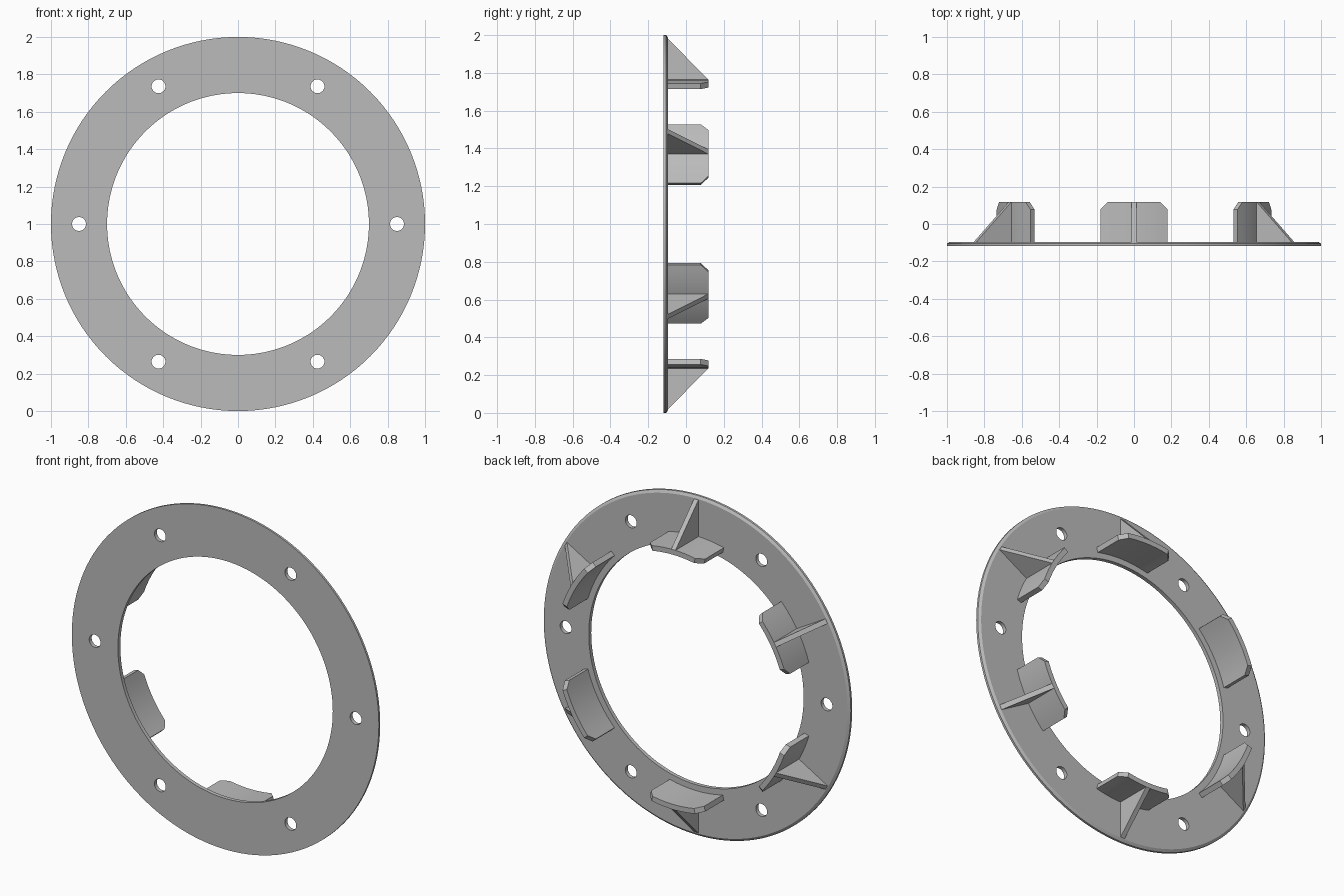
import bpy, bmesh
from math import sin, cos, pi, radians, asin
from mathutils import Matrix

cube = bpy.data.objects.get("Cube")
if cube:
    bpy.data.objects.remove(cube, do_unlink=True)

# Main dimensions
OUTER, INNER = 1.0, 0.70
FRONT, PLATE_BACK, TAB_BACK = -0.118, -0.095, 0.118
TAB_IN, TAB_OUT, TAB_HALF, CORNER = 0.735, 0.765, 0.18, 0.04
RIB_HALF, RIB_FOOT = 0.014, 0.98

grey = bpy.data.materials.new("plain grey")
grey.use_nodes = True
colour = (0.5, 0.5, 0.5, 1)
grey.diffuse_color = colour
grey.node_tree.nodes["Principled BSDF"].inputs["Base Color"].default_value = colour


def polar(r, angle, y):
    """Point at a radius and angle around the ring's axis."""
    return (r * cos(angle), y, 1 + r * sin(angle))


def make_object(name, bm):
    bmesh.ops.recalc_face_normals(bm, faces=bm.faces)
    mesh = bpy.data.meshes.new(name)
    bm.to_mesh(mesh)
    bm.free()
    mesh.materials.append(grey)
    obj = bpy.data.objects.new(name, mesh)
    bpy.context.collection.objects.link(obj)
    return obj


def select_only(obj):
    bpy.ops.object.select_all(action='DESELECT')
    obj.select_set(True)
    bpy.context.view_layer.objects.active = obj


def smooth(obj):
    select_only(obj)
    bpy.ops.object.shade_smooth_by_angle(angle=radians(25))


def skin(bm, sections, closed):
    """Join a row of matching cross-sections into a solid."""
    rows = [[bm.verts.new(p) for p in s] for s in sections]
    n = len(rows[0])
    pairs = list(zip(rows, rows[1:]))
    if closed:
        pairs.append((rows[-1], rows[0]))
    for a, b in pairs:
        for i in range(n):
            j = (i + 1) % n
            bm.faces.new((a[i], a[j], b[j], b[i]))
    if not closed:
        bm.faces.new(rows[0])
        bm.faces.new(rows[-1])


# Flat ring with a chamfered rear rim
profile = [(INNER, FRONT), (OUTER, FRONT), (OUTER, PLATE_BACK - 0.01),
           (OUTER - 0.015, PLATE_BACK), (INNER, PLATE_BACK)]
bm = bmesh.new()
steps = 128
skin(bm, [[polar(r, 2 * pi * k / steps, y) for r, y in profile]
          for k in range(steps)], True)
ring = make_object("mounting_ring", bm)

# Six bolt holes
bm = bmesh.new()
for k in range(6):
    place = Matrix.Translation(polar(0.85, k * pi / 3, FRONT))
    bmesh.ops.create_cone(bm, cap_ends=True, segments=32, radius1=0.037,
                          radius2=0.037, depth=0.2,
                          matrix=place @ Matrix.Rotation(pi / 2, 4, 'X'))
cutter = make_object("bolt_hole_cutter", bm)
cutter.hide_render = True
cut = ring.modifiers.new("bolt_holes", 'BOOLEAN')
cut.operation = 'DIFFERENCE'
cut.solver = 'EXACT'
cut.object = cutter
select_only(ring)
bpy.ops.object.modifier_apply(modifier=cut.name)
bpy.data.objects.remove(cutter, do_unlink=True)
smooth(ring)

# Six curved tabs, each braced by a triangular rib
half = asin(TAB_HALF / TAB_OUT)
shoulder = half - CORNER / TAB_OUT
angles = [-half] + [shoulder * k / 6 for k in range(-6, 7)] + [half]
for n in range(6):
    centre = radians(30 + 60 * n)

    bm = bmesh.new()
    sections = []
    for a in angles:
        top = TAB_BACK - (CORNER if abs(a) > shoulder + 0.001 else 0)
        sections.append([polar(r, centre + a, y) for r, y in (
            (TAB_IN, PLATE_BACK), (TAB_OUT, PLATE_BACK),
            (TAB_OUT, top), (TAB_IN, top))])
    skin(bm, sections, False)
    smooth(make_object(f"curved_tab_{n + 1}", bm))

    bm = bmesh.new()
    root = TAB_OUT - 0.005
    triangle = [(root, PLATE_BACK), (RIB_FOOT, PLATE_BACK),
                (TAB_OUT, TAB_BACK), (root, TAB_BACK)]
    sides = []
    for s in (-RIB_HALF, RIB_HALF):
        sides.append([(x - s * sin(centre), y, z + s * cos(centre))
                      for x, y, z in (polar(r, centre, h) for r, h in triangle)])
    skin(bm, sides, False)
    make_object(f"support_rib_{n + 1}", bm)
